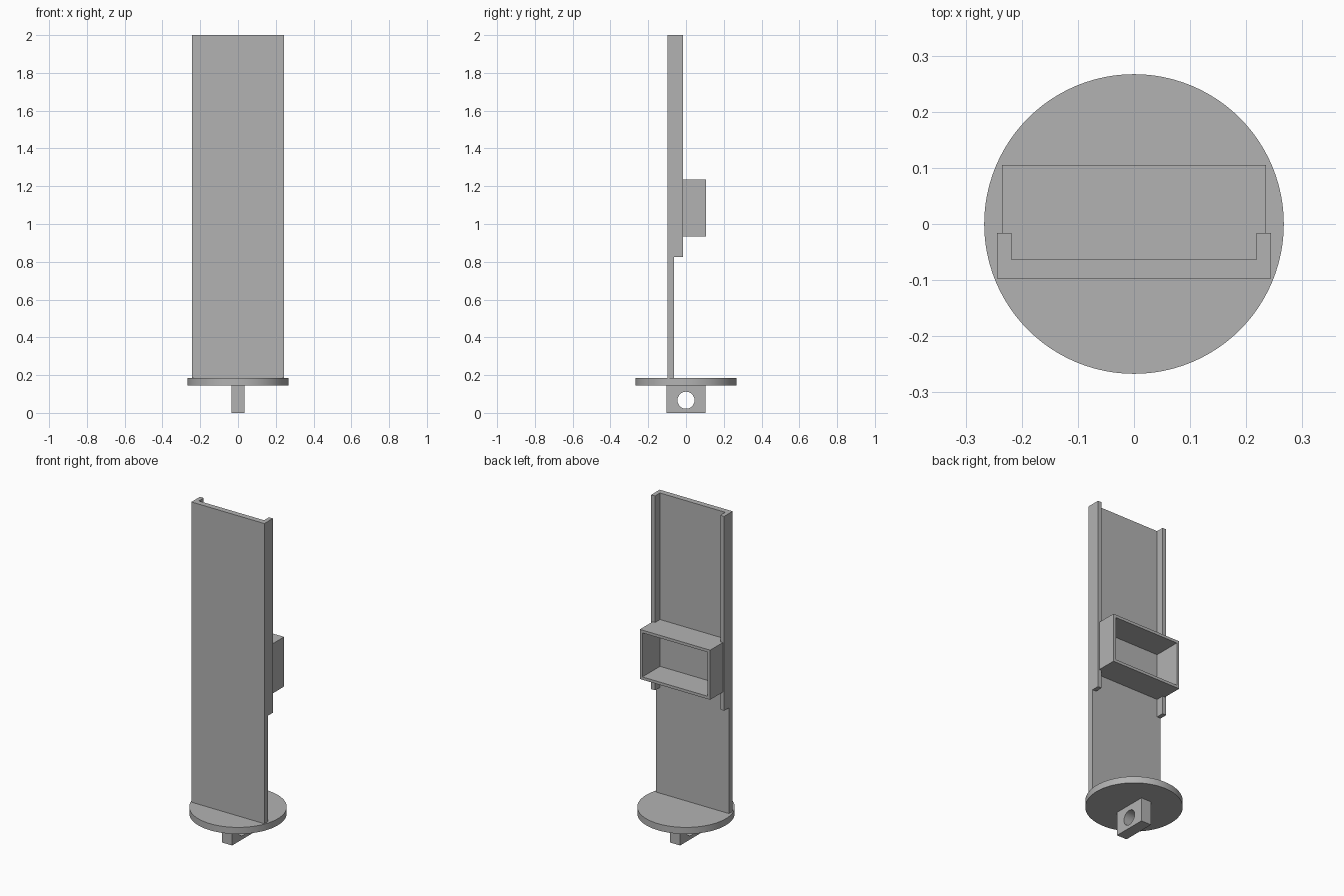
import bpy
import math

cube = bpy.data.objects.get("Cube")
if cube:
    bpy.data.objects.remove(cube, do_unlink=True)

grey = bpy.data.materials.new("plain grey")
grey.use_nodes = True
GREY = (0.45, 0.45, 0.45, 1)
grey.diffuse_color = GREY
next(n for n in grey.node_tree.nodes if n.type == 'BSDF_PRINCIPLED').inputs["Base Color"].default_value = GREY


def box(name, x, y, z):
    """Axis-aligned block from (min, max) ranges."""
    centre = [(a + b) / 2 for a, b in (x, y, z)]
    bpy.ops.mesh.primitive_cube_add(size=1, location=centre)
    ob = bpy.context.object
    ob.name = name
    ob.scale = [b - a for a, b in (x, y, z)]
    bpy.ops.object.transform_apply(location=False, rotation=False)
    ob.data.materials.append(grey)
    return ob


def cylinder(name, radius, depth, location, rotation=(0, 0, 0)):
    bpy.ops.mesh.primitive_cylinder_add(vertices=96, radius=radius, depth=depth,
                                        location=location, rotation=rotation)
    ob = bpy.context.object
    ob.name = name
    ob.data.materials.append(grey)
    bpy.ops.object.shade_smooth_by_angle(angle=math.radians(30))
    return ob


def cut(target, cutter):
    mod = target.modifiers.new("opening", 'BOOLEAN')
    mod.object = cutter
    mod.solver = 'EXACT'
    bpy.context.view_layer.objects.active = target
    bpy.ops.object.modifier_apply(modifier=mod.name)
    bpy.data.objects.remove(cutter, do_unlink=True)


# Round base
cylinder("base_disc", 0.267, 0.04, (0, 0, 0.165))

# Mounting lug with a round cross hole
lug = box("mounting_lug", (-0.034, 0.034), (-0.104, 0.104), (0, 0.145))
cut(lug, cylinder("hole_cutter", 0.045, 0.2, (0, 0, 0.067), (0, math.pi / 2, 0)))
bpy.ops.object.select_all(action='DESELECT')
lug.select_set(True)
bpy.context.view_layer.objects.active = lug
bpy.ops.object.shade_smooth_by_angle(angle=math.radians(30))

# Tall panel and its two side rails
FRONT, BACK, RAIL = -0.097, -0.063, -0.016
box("panel", (-0.244, 0.244), (FRONT, BACK), (0.185, 2))
for side, name in ((1, "left_rail"), (-1, "right_rail")):
    box(name, sorted((side * 0.218, side * 0.244)), (BACK, RAIL), (0.825, 2))

# Open box frame on the back of the panel
frame = box("box_frame", (-0.235, 0.235), (BACK, 0.105), (0.935, 1.235))
cut(frame, box("frame_cutter", (-0.218, 0.218), (BACK - 0.1, 0.2), (0.952, 1.218)))
